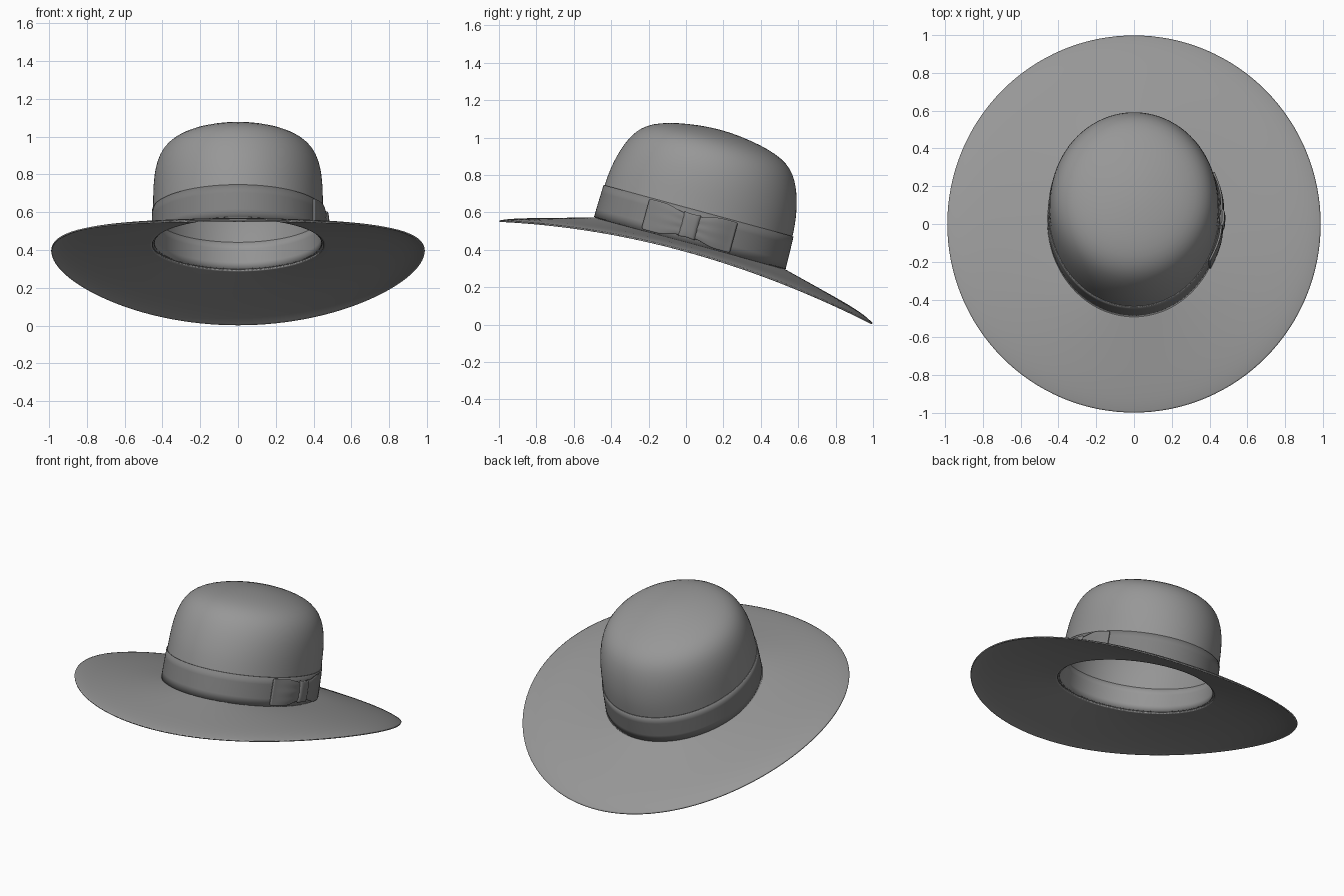
import bpy, math

if "Cube" in bpy.data.objects:
    bpy.data.objects.remove(bpy.data.objects["Cube"])

N = 64
RATIO = 0.863            # crown width / length
HALF = 0.527             # half length of the crown at its base


def grey(name, v):
    mat = bpy.data.materials.new(name)
    mat.diffuse_color = (v, v, v, 1)
    mat.use_nodes = True
    mat.node_tree.nodes["Principled BSDF"].inputs["Base Color"].default_value = mat.diffuse_color
    return mat


FELT, RIBBON = grey("felt", 0.31), grey("ribbon", 0.22)


def ease(x):
    x = max(0, min(1, x))
    return x * x * (3 - 2 * x)


def tilt(x, u, h):
    # Crown frame (x, along, up), leaning backwards, to world space
    return (x, 0.02 + 0.965 * u + 0.262 * h, 0.435 - 0.262 * u + 0.965 * h)


def make(name, verts, faces, thick, mat):
    me = bpy.data.meshes.new(name)
    me.from_pydata(verts, [], faces)
    me.materials.append(mat)
    ob = bpy.data.objects.new(name, me)
    bpy.context.collection.objects.link(ob)
    m = ob.modifiers.new("smooth", 'SUBSURF')
    m.levels = m.render_levels = 1
    m = ob.modifiers.new("thickness", 'SOLIDIFY')
    m.thickness, m.offset = thick, -1
    bpy.ops.object.select_all(action='DESELECT')
    ob.select_set(True)
    bpy.context.view_layer.objects.active = ob
    bpy.ops.object.shade_smooth_by_angle(angle=math.radians(40))
    return ob


def loft(name, rings, thick, mat, apex=None):
    verts = [v for r in rings for v in r]
    faces = [(i * N + j, i * N + (j + 1) % N, (i + 1) * N + (j + 1) % N, (i + 1) * N + j)
             for i in range(len(rings) - 1) for j in range(N)]
    if apex:
        last = (len(rings) - 1) * N
        faces += [(last + j, last + (j + 1) % N, len(verts)) for j in range(N)]
        verts.append(apex)
    return make(name, verts, faces, thick, mat)


def ring(r, h, grow=0.0):
    # Oval ring, a little fuller sideways at the shoulders
    wide = RATIO * (1 + 0.075 * ease((h - 0.18) / 0.36))
    return [tilt((r * wide + grow) * math.cos(a), (r + grow) * math.sin(a), h)
            for a in (2 * math.pi * j / N for j in range(N))]


# Domed crown, open underneath
profile = [(.527, 0), (.525, .09), (.522, .18), (.517, .25), (.508, .31), (.491, .38),
           (.469, .44), (.437, .50), (.387, .548), (.32, .580), (.23, .605), (.12, .622), (.05, .627)]
loft("crown", [ring(r, h) for r, h in profile], 0.01, FELT, tilt(0, 0, 0.628))

# Ribbon around the crown and the sweatband inside
loft("hat_band", [ring(r, h, 0.005) for r, h in [(.527, .002), (.525, .09), (.522, .18)]], 0.005, RIBBON)
loft("inner_sweatband", [ring(r, h, -0.009) for r, h in [(.527, .002), (.525, .07), (.524, .145)]], 0.004, FELT)


# Wide sweeping brim with its edge rolled down
def brim_ring(s):
    pts = []
    for (ix, iy, iz), a in zip(ring(HALF, 0), (2 * math.pi * j / N for j in range(N))):
        ox, oy = 0.99 * math.cos(a), math.sin(a)
        oz = 0.397 - 0.275 * oy - 0.115 * oy * oy
        bulge = (0.019 + 0.008 * oy) * s * (1 - s ** 8)
        pts.append((ix + (ox - ix) * s, iy + (oy - iy) * s, iz + (oz - iz) * s + bulge))
    return pts


loft("brim", [brim_ring(s) for s in (1, .97, .93, .88, .8, .7, .6, .5, .4, .3, .2, .1, .04, 0)], 0.008, FELT)


# Bow on the right-hand side, wrapped over the band
def patch(name, width, half_height, lift, nu, nv, thick):
    verts, faces = [], []
    for i in range(nu + 1):
        s = 2 * i / nu - 1
        u = -0.025 + width * s
        for j in range(nv + 1):
            t = 2 * j / nv - 1
            h = 0.09 + half_height(abs(s)) * t
            x = RATIO * HALF * math.sqrt(1 - (u / 0.535) ** 2) + lift(abs(s), t)
            verts.append(tilt(x, u, h))
    w = nv + 1
    for i in range(nu):
        for j in range(nv):
            k = i * w + j
            faces.append((k, k + w, k + w + 1, k + 1))
    return make(name, verts, faces, thick, RIBBON)


patch("bow_loops", 0.245, lambda s: 0.06 + 0.024 * ease((s - .15) / .5),
      lambda s, t: 0.012 + 0.012 * math.sin(math.pi * min(1, s * 1.1)) * (1 - 0.5 * t * t)
      + 0.002 * math.cos(t * 9) * (1 - s), 24, 12, 0.01)
patch("bow_knot", 0.048, lambda s: 0.068 - 0.004 * (1 - s),
      lambda s, t: 0.013 + 0.016 * math.sqrt(max(0, 1 - s ** 4)) * (1 - 0.3 * t ** 4), 10, 8, 0.012)
